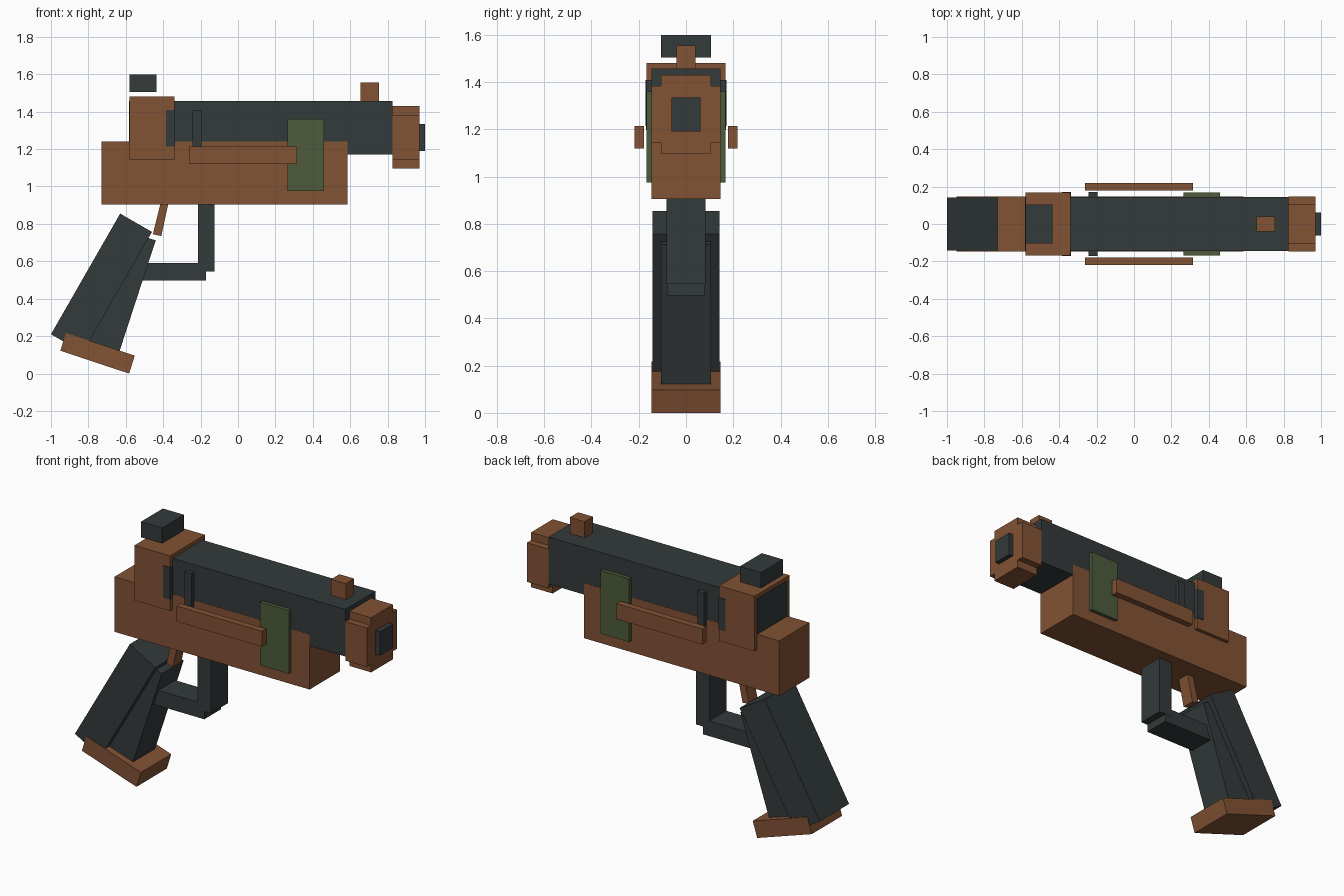
import bpy
import bmesh

if "Cube" in bpy.data.objects:
    bpy.data.objects.remove(bpy.data.objects["Cube"], do_unlink=True)


def material(name, rgb):
    mat = bpy.data.materials.new(name)
    mat.use_nodes = True
    mat.diffuse_color = (*rgb, 1)
    mat.node_tree.nodes["Principled BSDF"].inputs["Base Color"].default_value = (*rgb, 1)
    return mat


BROWN = material("brown", (0.225, 0.085, 0.035))
DARK = material("dark grey", (0.033, 0.042, 0.043))
GREEN = material("olive green", (0.075, 0.104, 0.043))


def prism(name, mat, profile, y0, y1):
    """Extrude a side profile of (x, z) points from y0 to y1."""
    bm = bmesh.new()
    face = bm.faces.new([bm.verts.new((x, y0, z)) for x, z in profile])
    side = bmesh.ops.extrude_face_region(bm, geom=[face])["geom"]
    bmesh.ops.translate(bm, vec=(0, y1 - y0, 0),
                        verts=[v for v in side if isinstance(v, bmesh.types.BMVert)])
    bmesh.ops.recalc_face_normals(bm, faces=bm.faces)
    mesh = bpy.data.meshes.new(name)
    bm.to_mesh(mesh)
    bm.free()
    mesh.materials.append(mat)
    obj = bpy.data.objects.new(name, mesh)
    bpy.context.collection.objects.link(obj)
    return obj


def slab(name, mat, profile, half):
    return prism(name, mat, profile, -half, half)


def rect(x0, x1, z0, z1):
    return [(x0, z0), (x1, z0), (x1, z1), (x0, z1)]


# Body
slab("lower_frame", BROWN, rect(-0.73, 0.585, 0.905, 1.24), 0.146)
slab("slide", DARK, rect(-0.582, 0.825, 1.17, 1.457), 0.145)
slab("rear_block", BROWN, rect(-0.58, -0.34, 1.145, 1.48), 0.168)
slab("rear_notch_plate", DARK, rect(-0.385, -0.338, 1.215, 1.41), 0.172)
slab("slide_rib", DARK, rect(-0.242, -0.195, 1.2, 1.41), 0.17)
slab("side_panel", GREEN, rect(0.265, 0.46, 0.975, 1.36), 0.168)

# Side rails, one on each side
for label, side in (("left", 1), ("right", -1)):
    prism("side_rail_" + label, BROWN, rect(-0.263, 0.315, 1.12, 1.215),
          side * 0.178, side * 0.218)

# Sights
slab("rear_sight", DARK, rect(-0.58, -0.437, 1.505, 1.6), 0.105)
slab("front_sight", BROWN, rect(0.655, 0.755, 1.455, 1.555), 0.04)

# Muzzle
slab("muzzle_wide", BROWN, rect(0.825, 0.97, 1.145, 1.383), 0.146)
slab("muzzle_tall", BROWN, rect(0.825, 0.971, 1.097, 1.43), 0.105)
slab("barrel_tip", DARK, rect(0.9, 1.0, 1.19, 1.335), 0.062)

# Trigger and guard
slab("guard_post", DARK, rect(-0.215, -0.125, 0.545, 0.91), 0.082)
slab("guard_bar", DARK, rect(-0.56, -0.17, 0.497, 0.59), 0.081)
slab("trigger", BROWN, [(-0.412, 0.92), (-0.455, 0.745), (-0.41, 0.735), (-0.37, 0.92)], 0.04)

# Grip
slab("grip_back", DARK, [(-0.63, 0.855), (-1.0, 0.21), (-0.83, 0.112), (-0.46, 0.757)], 0.141)
slab("grip_front", DARK, [(-0.62, 0.77), (-0.815, 0.173), (-0.635, 0.115), (-0.44, 0.712)], 0.105)
slab("grip_base", BROWN, [(-0.92, 0.217), (-0.95, 0.122), (-0.582, 0.0), (-0.552, 0.096)], 0.146)
